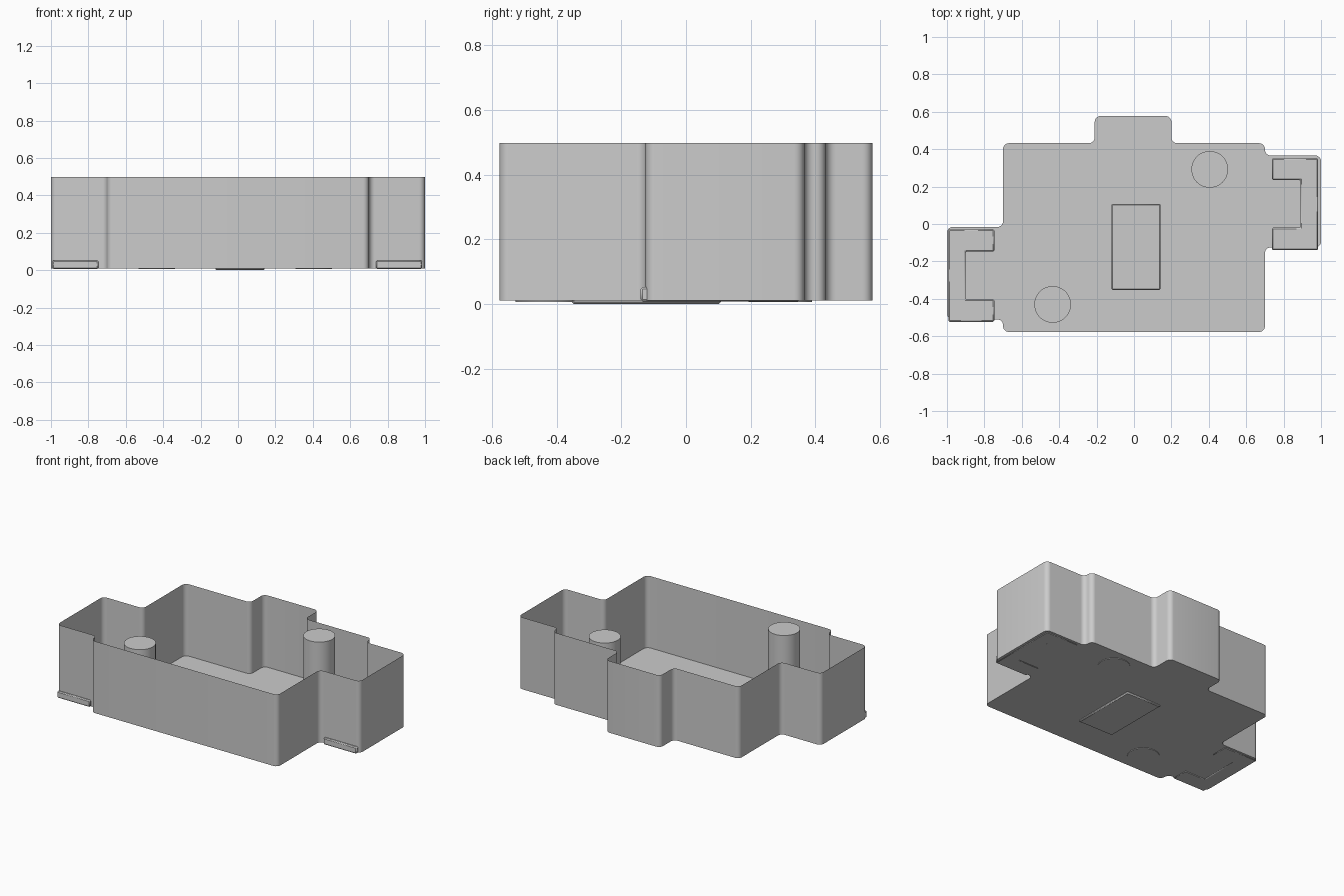
import bpy, bmesh, math
from mathutils import Vector

if "Cube" in bpy.data.objects:
    bpy.data.objects.remove(bpy.data.objects["Cube"])


def fillet(points, r, steps=6):
    """Round every right-angle corner of a closed 2D outline."""
    out = []
    for i, p in enumerate(points):
        p = Vector(p)
        a = (Vector(points[i - 1]) - p).normalized()
        b = (Vector(points[(i + 1) % len(points)]) - p).normalized()
        c = p + r * (a + b)
        for k in range(steps + 1):
            t = math.pi / 2 * k / steps
            out.append(c - r * (b * math.cos(t) + a * math.sin(t)))
    return out


def finish(name, bm, angle=30):
    mesh = bpy.data.meshes.new(name)
    bm.to_mesh(mesh)
    bm.free()
    ob = bpy.data.objects.new(name, mesh)
    bpy.context.collection.objects.link(ob)
    bpy.ops.object.select_all(action='DESELECT')
    ob.select_set(True)
    bpy.context.view_layer.objects.active = ob
    bpy.ops.object.shade_smooth_by_angle(angle=math.radians(angle))
    return ob


def prism(name, outline, z0, z1, open_top=False, bevel=0):
    """Extrude an outline from z0 to z1."""
    bm = bmesh.new()
    low = [bm.verts.new((x, y, z0)) for x, y in outline]
    high = [bm.verts.new((x, y, z1)) for x, y in outline]
    n = len(low)
    bm.faces.new(low[::-1])
    if not open_top:
        bm.faces.new(high)
    for i in range(n):
        j = (i + 1) % n
        bm.faces.new((low[i], low[j], high[j], high[i]))
    if not open_top:
        bmesh.ops.recalc_face_normals(bm, faces=bm.faces)
    ob = finish(name, bm)
    if bevel:
        m = ob.modifiers.new("edge_bevel", 'BEVEL')
        m.width = bevel
        m.segments = 1
    return ob


# Open-topped shell: thin wall and floor following the stepped outline
outline = [(-0.7, -0.577), (0.7, -0.577), (0.7, -0.125), (1.0, -0.125),
           (1.0, 0.366), (0.7, 0.366), (0.7, 0.432), (0.2, 0.432),
           (0.2, 0.577), (-0.21, 0.577), (-0.21, 0.432), (-0.7, 0.432),
           (-0.7, -0.016), (-1.0, -0.016), (-1.0, -0.51), (-0.7, -0.51)]
prism("tray_shell", fillet(outline, 0.031), 0.01, 0.497, open_top=True)

# Round posts standing on the floor
for name, x, y in (("left_post", -0.435, -0.43), ("right_post", 0.405, 0.292)):
    prism(name, [(x + 0.098 * math.cos(2 * math.pi * k / 48),
                  y + 0.098 * math.sin(2 * math.pi * k / 48)) for k in range(48)],
          0.006, 0.492)

# Low block in the middle of the floor
prism("centre_block", [(-0.12, -0.353), (0.142, -0.353), (0.142, 0.108), (-0.12, 0.108)],
      0.0, 0.05, bevel=0.006)


# U-shaped brackets in the side bays: outer edge, inner edge, notch depth
def bracket(name, outer, inner, notch, y0, y1, n0, n1):
    prism(name, [(outer, y0), (inner, y0), (inner, n0), (notch, n0),
                 (notch, n1), (inner, n1), (inner, y1), (outer, y1)],
          0.007, 0.052, bevel=0.006)


bracket("left_bracket", -0.993, -0.747, -0.90, -0.523, -0.028, -0.403, -0.148)
bracket("right_bracket", 0.985, 0.738, 0.89, -0.14, 0.352, -0.02, 0.235)
